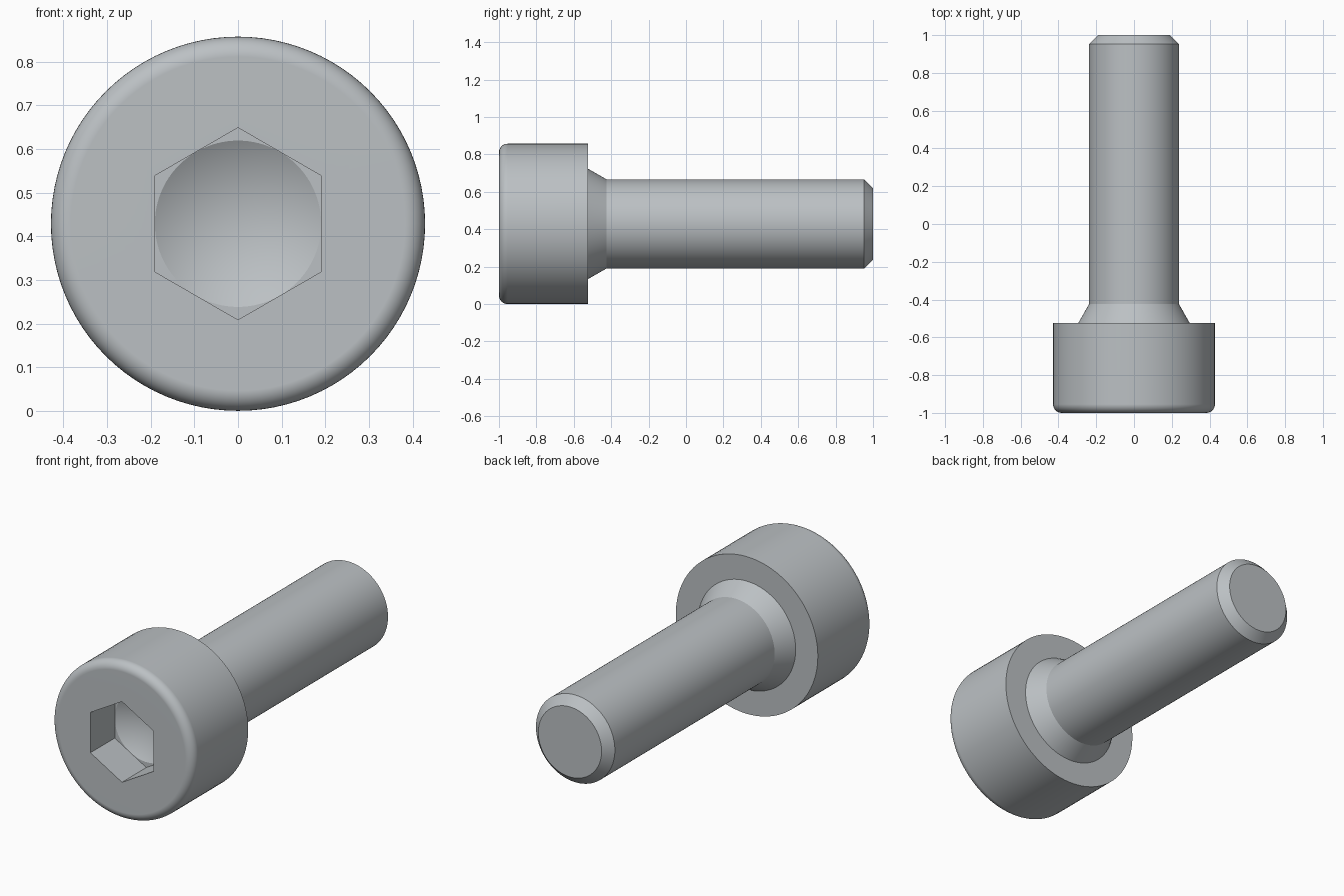
import bpy, bmesh, math

if "Cube" in bpy.data.objects:
    bpy.data.objects.remove(bpy.data.objects["Cube"])

SEG = 96                      # divisible by 6 so the socket corners land on vertices
R_HEAD, R_SHANK, R_NECK = 0.4286, 0.238, 0.295
APOTHEM, FILLET = 0.1905, 0.046
Y_FRONT, Y_UNDER, Y_END = -1.0, -0.524, 1.0
SOCKET_Y = Y_FRONT + 0.21

steel = bpy.data.materials.new("steel_grey")
steel.diffuse_color = (0.50, 0.53, 0.55, 1)
steel.use_nodes = True
steel.node_tree.nodes["Principled BSDF"].inputs["Base Color"].default_value = steel.diffuse_color


def hex_radius(a):
    """Distance from the axis to a hexagon with a corner pointing up."""
    step = math.pi / 3
    return APOTHEM / math.cos((a % step) - step / 2)


def lathe(name, rings):
    """Skin rings of (y, radius) along the y axis; 'hex' is the socket outline, 0 a tip."""
    bm = bmesh.new()
    loops = []
    for y, r in rings:
        if r == 0:
            loops.append([bm.verts.new((0, y, R_HEAD))] * SEG)
            continue
        loop = []
        for i in range(SEG):
            a = 2 * math.pi * i / SEG
            rad = hex_radius(a) if r == "hex" else r
            loop.append(bm.verts.new((rad * math.sin(a), y, R_HEAD + rad * math.cos(a))))
        loops.append(loop)
    for p, q in zip(loops, loops[1:]):
        for i in range(SEG):
            j = (i + 1) % SEG
            corners = list(dict.fromkeys([p[i], p[j], q[j], q[i]]))
            bm.faces.new(corners)
    bmesh.ops.remove_doubles(bm, verts=bm.verts, dist=1e-5)
    mesh = bpy.data.meshes.new(name)
    bm.to_mesh(mesh)
    bm.free()
    mesh.materials.append(steel)
    obj = bpy.data.objects.new(name, mesh)
    bpy.context.collection.objects.link(obj)
    bpy.ops.object.select_all(action='DESELECT')
    obj.select_set(True)
    bpy.context.view_layer.objects.active = obj
    bpy.ops.object.shade_smooth_by_angle(angle=math.radians(25))
    # keeps flat and straight walls clean next to the fillet
    wn = obj.modifiers.new("clean_shading", 'WEIGHTED_NORMAL')
    wn.keep_sharp = True
    return obj


# Head: drilled cone, hex socket, front face, rounded rim, wall, underside
fillet = []
for k in range(9):
    t = k / 8 * math.pi / 2
    fillet.append((Y_FRONT + FILLET * (1 - math.sin(t)),
                   R_HEAD - FILLET * (1 - math.cos(t))))
fillet.reverse()
lathe("head", [(SOCKET_Y + APOTHEM * math.tan(math.pi / 6), 0),
               (SOCKET_Y, APOTHEM), (SOCKET_Y, "hex"), (Y_FRONT, "hex")]
      + fillet + [(Y_UNDER, R_HEAD), (Y_UNDER, R_NECK)])

# Shank: tapered neck, plain shaft, chamfered end
lathe("shank", [(Y_UNDER, R_NECK), (-0.424, R_SHANK), (Y_END - 0.047, R_SHANK),
                (Y_END, R_SHANK - 0.047), (Y_END, 0)])
